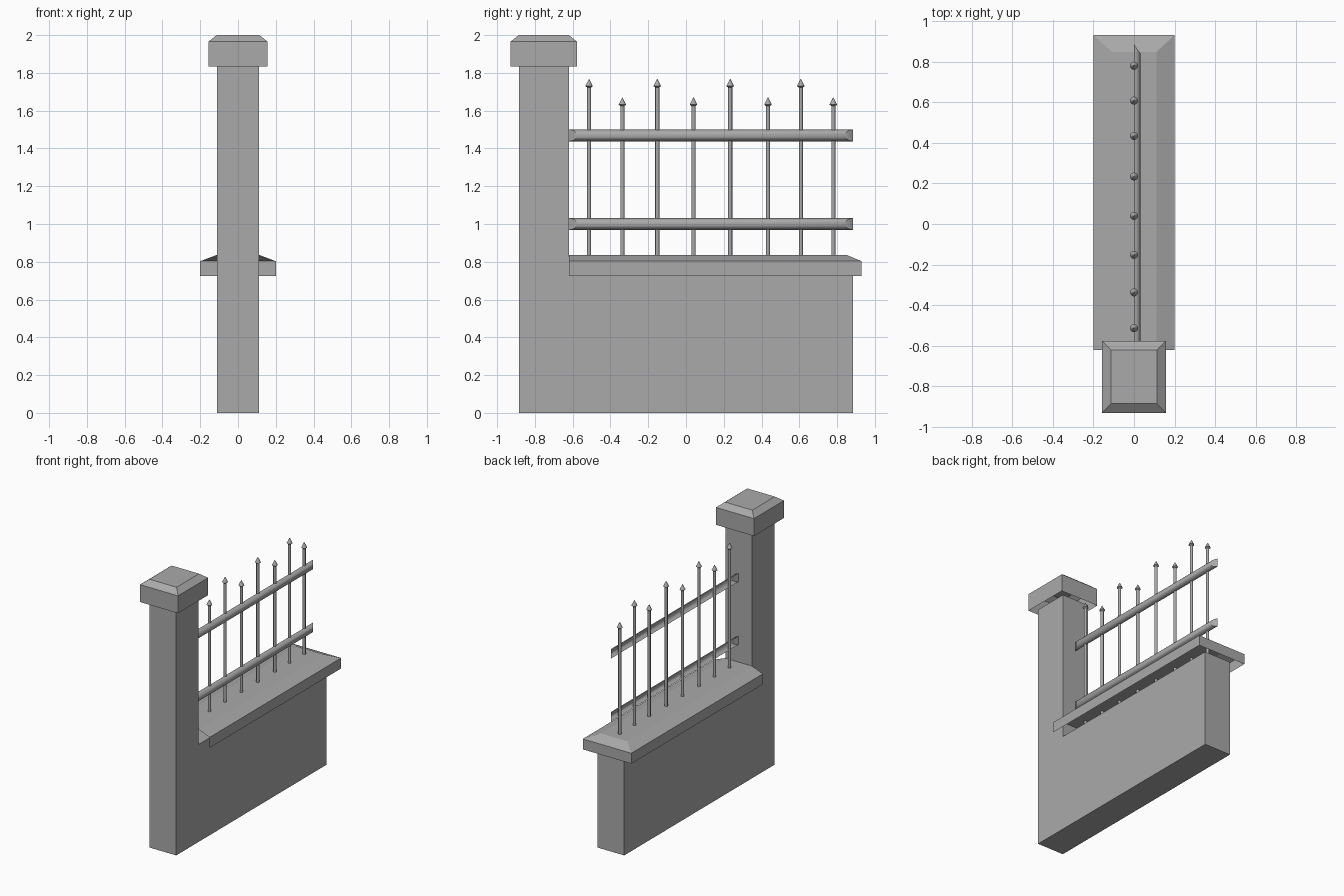
import bpy, bmesh, math

old = bpy.data.objects.get("Cube")
if old:
    bpy.data.objects.remove(old, do_unlink=True)

stone = bpy.data.materials.new("mid grey")
stone.use_nodes = True
GREY = (0.4, 0.4, 0.4, 1)
stone.diffuse_color = GREY
stone.node_tree.nodes["Principled BSDF"].inputs["Base Color"].default_value = GREY


def finish(name, bm, smooth=False, recalc=True):
    if recalc:
        bmesh.ops.recalc_face_normals(bm, faces=bm.faces)
    mesh = bpy.data.meshes.new(name)
    bm.to_mesh(mesh)
    bm.free()
    mesh.materials.append(stone)
    obj = bpy.data.objects.new(name, mesh)
    bpy.context.collection.objects.link(obj)
    if smooth:
        bpy.ops.object.select_all(action='DESELECT')
        obj.select_set(True)
        bpy.context.view_layer.objects.active = obj
        bpy.ops.object.shade_smooth_by_angle(angle=math.radians(40))
    return obj


def ring(bm, x, y0, y1, z):
    return [bm.verts.new(p) for p in ((-x, y0, z), (x, y0, z), (x, y1, z), (-x, y1, z))]


def hollow_cap(name, rings, open_front=False):
    """Bevelled cover, open underneath and optionally at the front."""
    bm = bmesh.new()
    loops = [ring(bm, *r) for r in rings]
    for low, high in zip(loops, loops[1:]):
        for i in range(1 if open_front else 0, 4):
            j = (i + 1) % 4
            bm.faces.new((low[i], low[j], high[j], high[i]))
    bm.faces.new(loops[-1])
    return finish(name, bm, recalc=False)


# Pillar and low wall as one L-shaped block
FRONT, JOINT, BACK, HALF = -0.885, -0.62, 0.885, 0.11
bm = bmesh.new()
outline = [(FRONT, 0), (BACK, 0), (BACK, 0.727), (JOINT, 0.727), (JOINT, 1.84), (FRONT, 1.84)]
side = bm.faces.new([bm.verts.new((-HALF, y, z)) for y, z in outline])
moved = bmesh.ops.extrude_face_region(bm, geom=[side])["geom"]
bmesh.ops.translate(bm, vec=(2 * HALF, 0, 0),
                    verts=[v for v in moved if isinstance(v, bmesh.types.BMVert)])
finish("pillar_and_wall", bm)

# Covers of the pillar and the wall
hollow_cap("pillar_cap", [(0.157, -0.93, -0.577, 1.835), (0.157, -0.93, -0.577, 1.965),
                          (0.113, FRONT, JOINT, 2.0)])
hollow_cap("wall_coping", [(0.2, JOINT, 0.93, 0.725), (0.2, JOINT, 0.93, 0.803),
                           (HALF, JOINT, 0.848, 0.837)], open_front=True)


# Half-round rails with mitred ends, open at the back
def rail(name, z, radius=0.031, steps=10):
    bm = bmesh.new()
    starts, ends = [], []
    for i in range(steps + 1):
        a = math.pi * (i / steps - 0.5)
        x, dz = radius * math.cos(a), radius * math.sin(a)
        starts.append(bm.verts.new((x, JOINT + 1.4 * x, z + dz)))
        ends.append(bm.verts.new((x, BACK - 1.4 * x, z + dz)))
    for i in range(steps):
        bm.faces.new((starts[i], ends[i], ends[i + 1], starts[i + 1]))
    bm.faces.new(starts)
    bm.faces.new(ends[::-1])
    finish(name, bm, smooth=True, recalc=False)


rail("lower_rail", 1.0)
rail("upper_rail", 1.469)


# Pointed bars, alternately tall and short
def bar(name, y, tip, sides=12):
    bm = bmesh.new()
    profile = [(0.011, 0.8), (0.011, tip - 0.045), (0.02, tip - 0.038), (0.001, tip)]
    loops = []
    for r, z in profile:
        loops.append([bm.verts.new((r * math.cos(2 * math.pi * i / sides),
                                    y + r * math.sin(2 * math.pi * i / sides), z))
                      for i in range(sides)])
    for low, high in zip(loops, loops[1:]):
        for i in range(sides):
            j = (i + 1) % sides
            bm.faces.new((low[i], low[j], high[j], high[i]))
    bm.faces.new(loops[0][::-1])
    bm.faces.new(loops[-1])
    finish(name, bm, smooth=True)


for n, y in enumerate((-0.513, -0.337, -0.152, 0.04, 0.234, 0.434, 0.608, 0.78)):
    bar(f"bar_{n + 1}", y, 1.67 if n % 2 else 1.768)
